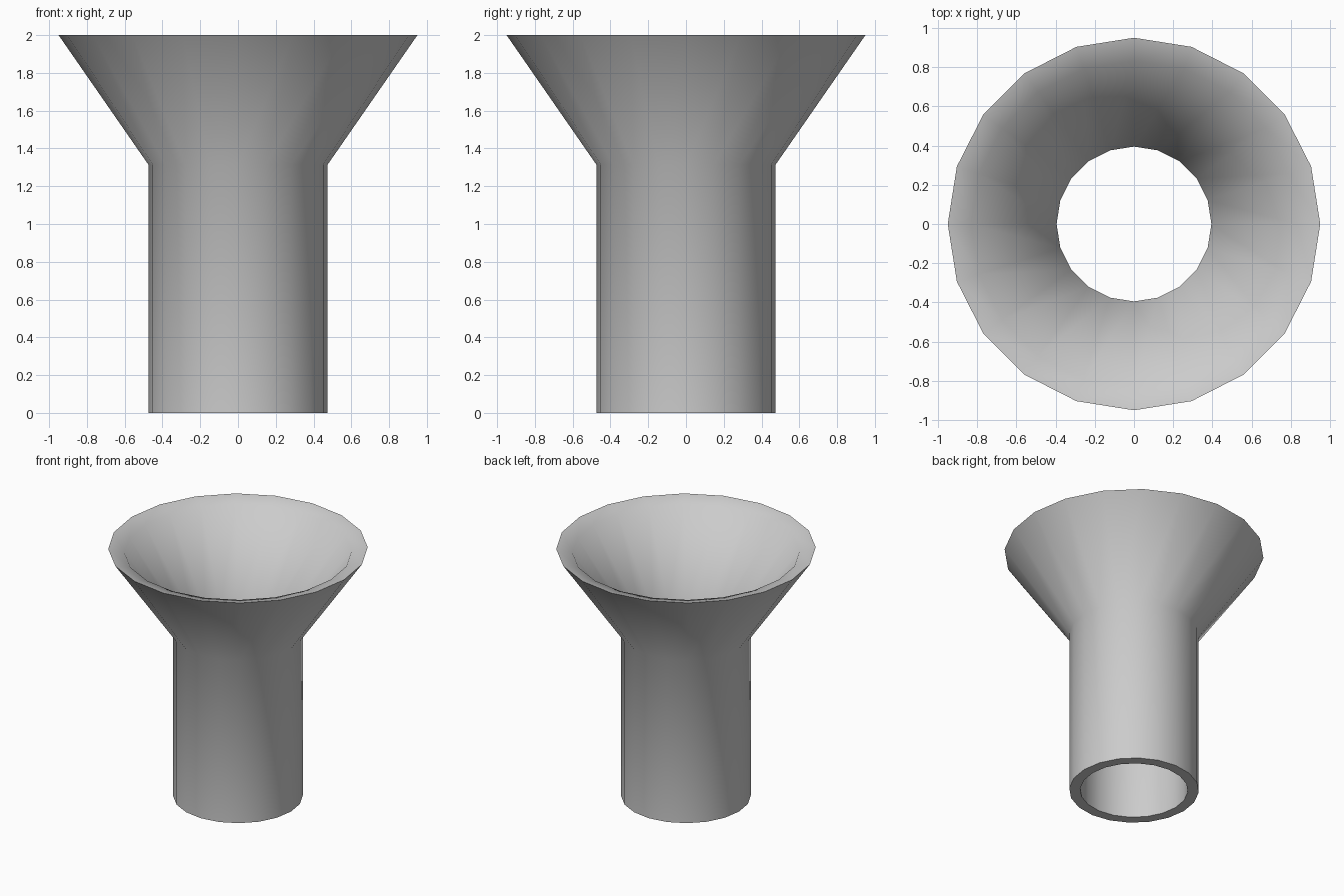
import bpy, bmesh, math

if "Cube" in bpy.data.objects:
    bpy.data.objects.remove(bpy.data.objects["Cube"])

SIDES = 20
# Closed wall section (radius, height): tube, flared bowl, inward sloping lip, inner wall
PROFILE = [(0.475, 0.0), (0.475, 1.315), (0.95, 2.0),
           (0.832, 1.97), (0.395, 1.339), (0.395, 0.0)]

# Revolve the section around z
bm = bmesh.new()
verts = [bm.verts.new((r, 0, z)) for r, z in PROFILE]
edges = [bm.edges.new((verts[i], verts[(i + 1) % len(verts)])) for i in range(len(verts))]
bmesh.ops.spin(bm, geom=verts + edges, axis=(0, 0, 1), cent=(0, 0, 0),
               angle=2 * math.pi, steps=SIDES)
bmesh.ops.remove_doubles(bm, verts=bm.verts[:], dist=1e-4)
bmesh.ops.recalc_face_normals(bm, faces=bm.faces[:])

# Hollow flared funnel
mesh = bpy.data.meshes.new("flared_funnel")
bm.to_mesh(mesh)
bm.free()
funnel = bpy.data.objects.new("flared_funnel", mesh)
bpy.context.collection.objects.link(funnel)

# Smooth walls, sharp rim and base edges
bpy.context.view_layer.objects.active = funnel
funnel.select_set(True)
bpy.ops.object.shade_smooth_by_angle(angle=math.radians(50))
